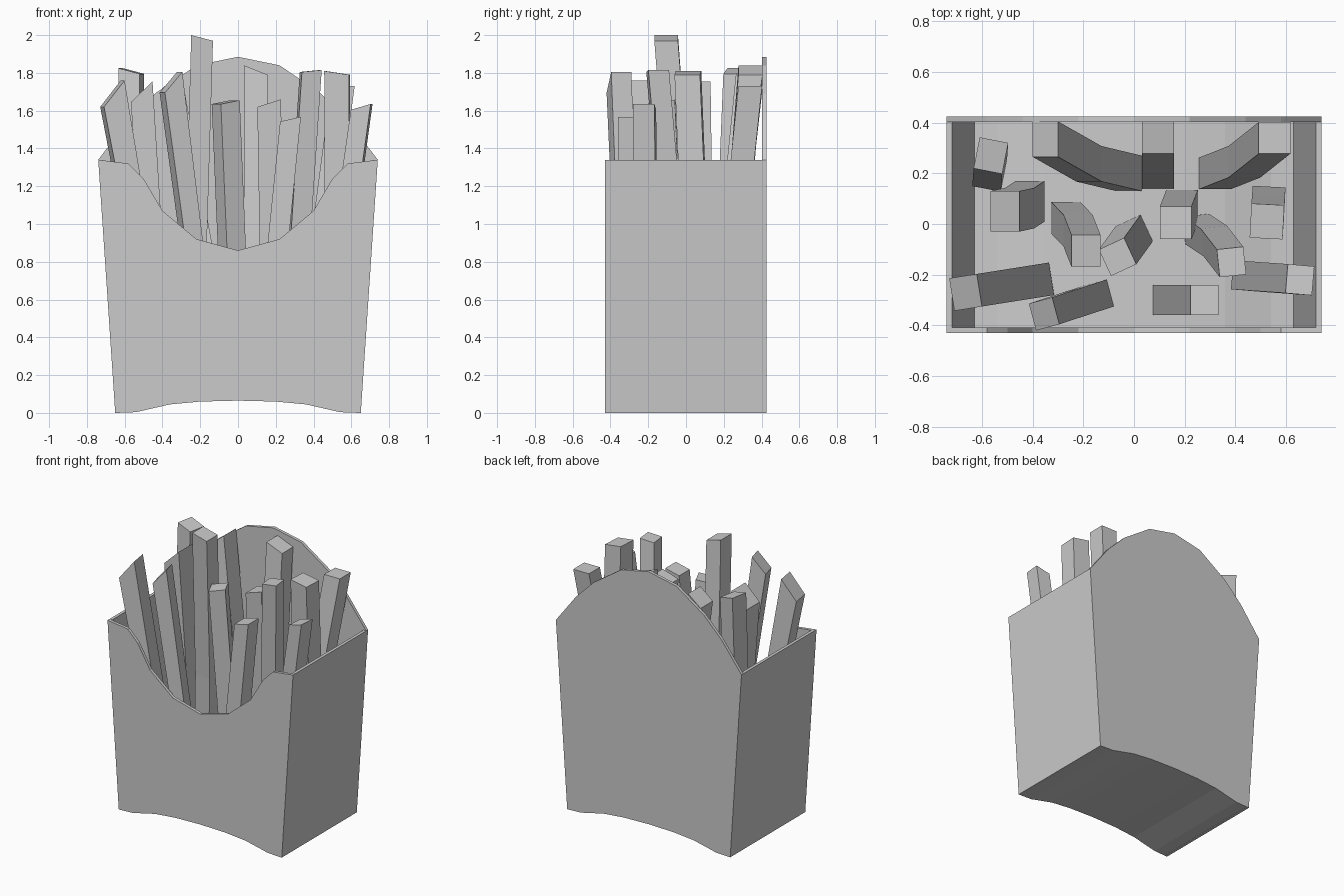
import bpy
import bmesh
import math
from mathutils import Vector, Matrix

cube = bpy.data.objects.get("Cube")
if cube:
    bpy.data.objects.remove(cube, do_unlink=True)

grey = bpy.data.materials.new("plain_grey")
grey.use_nodes = True
COLOUR = (0.6, 0.6, 0.6, 1)
grey.diffuse_color = COLOUR
grey.node_tree.nodes["Principled BSDF"].inputs["Base Color"].default_value = COLOUR

FRONT, BACK, WALL = -0.43, 0.425, 0.022


def finish(name, bm):
    bmesh.ops.recalc_face_normals(bm, faces=bm.faces)
    mesh = bpy.data.meshes.new(name)
    bm.to_mesh(mesh)
    bm.free()
    mesh.materials.append(grey)
    obj = bpy.data.objects.new(name, mesh)
    bpy.context.collection.objects.link(obj)
    return obj


def prism(name, profile, y0, y1):
    """Extrude an x-z outline along y."""
    bm = bmesh.new()
    face = bm.faces.new([bm.verts.new((x, y0, z)) for x, z in profile])
    out = bmesh.ops.extrude_face_region(bm, geom=[face])
    moved = [v for v in out["geom"] if isinstance(v, bmesh.types.BMVert)]
    bmesh.ops.translate(bm, verts=moved, vec=(0, y1 - y0, 0))
    return finish(name, bm)


def mirrored(half):
    """Full curve from right edge to left edge, last point on the centre."""
    return half + [(-x, z) for x, z in reversed(half[:-1])]


# Carton outlines, each from the edge to the centre
base = mirrored([(0.65, 0), (0.54, 0.004), (0.36, 0.045), (0.2, 0.06), (0, 0.065)])
scoop = mirrored([(0.74, 1.34), (0.58, 1.32), (0.5, 1.24), (0.4, 1.07),
                  (0.22, 0.92), (0, 0.86)])
arch = mirrored([(0.74, 1.34), (0.58, 1.55), (0.44, 1.69), (0.22, 1.84), (0, 1.885)])

# Carton panels and curved floor
prism("front_panel", base + scoop[::-1], FRONT, FRONT + WALL)
prism("back_panel", base + arch[::-1], BACK - WALL, BACK)
prism("carton_floor", base + [(x, z + WALL) for x, z in base[::-1]],
      FRONT + WALL, BACK - WALL)
for side, s in (("left", 1), ("right", -1)):
    wall = [(0.65, 0), (0.74, 1.34), (0.74 - WALL, 1.34), (0.65 - WALL, 0)]
    prism(side + "_panel", [(s * x, z) for x, z in wall], FRONT + WALL, BACK - WALL)


def fry(name, top, foot, slope=0.0, yaw=0, bend=0.0, size=(0.115, 0.125)):
    """Square stick from foot to top, bowed sideways, with a slanted tip."""
    top, foot = Vector(top), Vector((*foot, 0.09))
    lean = (foot - top).to_2d()
    bow = Vector((lean.y, -lean.x, 0)).normalized() * bend
    turn = Matrix.Rotation(math.radians(yaw), 3, "Z")
    bm = bmesh.new()
    rings = []
    for t in (0, 0.45, 1):
        centre = foot.lerp(top, t) + bow * (1 if 0 < t < 1 else 0)
        ring = []
        for a, b in ((-1, -1), (1, -1), (1, 1), (-1, 1)):
            offset = turn @ Vector((a * size[0] / 2, b * size[1] / 2, 0))
            offset.z = slope * a / 2 if t == 1 else 0
            ring.append(bm.verts.new(centre + offset))
        rings.append(ring)
    for low, high in zip(rings, rings[1:]):
        for i in range(4):
            j = (i + 1) % 4
            bm.faces.new((low[i], low[j], high[j], high[i]))
    bm.faces.new(rings[0][::-1])
    bm.faces.new(rings[-1])
    return finish(name, bm)


# Fries: tip centre, foot position, tip slant, turn, bow
fry("fry_far_right_back", (-0.565, 0.27, 1.81), (-0.57, 0.2), -0.03, -11)
fry("fry_right_middle", (-0.51, 0.05, 1.7), (-0.41, 0.09), 0.11, 0, 0.01, (0.115, 0.16))
fry("fry_far_right_front", (-0.665, -0.27, 1.69), (-0.38, -0.225), 0.14, 9, 0, (0.11, 0.13))
fry("fry_right_front", (-0.355, -0.355, 1.75), (-0.14, -0.285), 0.11, 15, 0, (0.095, 0.11))
fry("fry_tallest", (-0.19, -0.105, 1.985), (-0.27, 0.025), -0.03, 0, 0.015)
fry("fry_centre", (-0.065, -0.13, 1.645), (0.0, -0.04), 0.02, 25, 0, (0.11, 0.115))
fry("fry_right_back", (-0.35, 0.335, 1.76), (-0.02, 0.2), 0.08, 0, 0.025, (0.1, 0.14))
fry("fry_centre_back", (0.095, 0.34, 1.815), (0.095, 0.2), -0.05, 0, 0, (0.125, 0.125))
fry("fry_left_back", (0.555, 0.34, 1.73), (0.32, 0.2), 0, 0, -0.02, (0.125, 0.125))
fry("fry_centre_left", (0.165, 0.005, 1.64), (0.19, 0.07), 0.04, 0, 0, (0.125, 0.13))
fry("fry_left_middle", (0.525, 0.01, 1.8), (0.53, 0.08), -0.02, -3, 0, (0.13, 0.135))
fry("fry_left_front", (0.385, -0.15, 1.81), (0.25, -0.02), 0.01, 6, 0.015, (0.105, 0.11))
fry("fry_far_left_front", (0.655, -0.22, 1.62), (0.44, -0.205), 0.03, -5, 0, (0.105, 0.115))
fry("fry_short_front", (0.278, -0.3, 1.555), (0.13, -0.3), 0.025, 0, 0, (0.11, 0.12))
